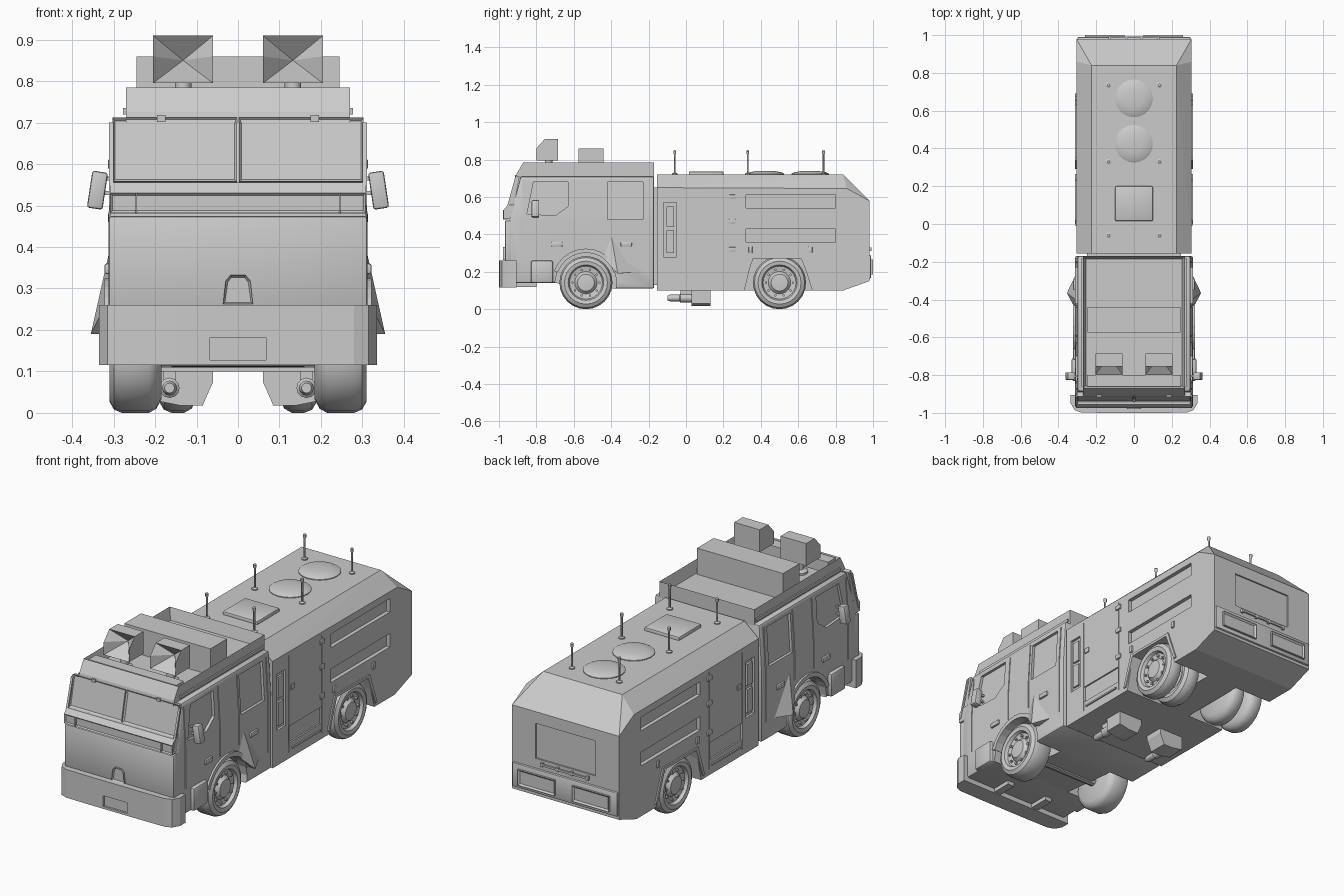
import bpy, bmesh, math
from mathutils import Vector, Matrix

if "Cube" in bpy.data.objects:
    bpy.data.objects.remove(bpy.data.objects["Cube"])


def finish(name, bm, mirror=False, smooth=False):
    bmesh.ops.recalc_face_normals(bm, faces=bm.faces)
    me = bpy.data.meshes.new(name)
    bm.to_mesh(me)
    bm.free()
    ob = bpy.data.objects.new(name, me)
    bpy.context.collection.objects.link(ob)
    if mirror:
        ob.modifiers.new("mirror", 'MIRROR').use_mirror_merge = False
    if smooth:
        bpy.ops.object.select_all(action='DESELECT')
        ob.select_set(True)
        bpy.context.view_layer.objects.active = ob
        bpy.ops.object.shade_smooth_by_angle(angle=math.radians(35))
    return ob


def lean(x, z):
    # cab sides tip inwards above the waist
    return x - math.copysign(0.06 * max(0, z - 0.48), x)


def prism(name, pts, a, b, axis='x', mirror=False, bevel=0, hug=False, inset=None, rot=None):
    """Extrude a 2D profile from a to b. inset = (direction, width, depth) sinks a face."""
    place = {'x': lambda p, t: (t, p[0], p[1]), 'y': lambda p, t: (p[0], t, p[1]),
             'z': lambda p, t: (p[0], p[1], t)}[axis]
    bm = bmesh.new()
    lo = [bm.verts.new(place(p, a)) for p in pts]
    hi = [bm.verts.new(place(p, b)) for p in pts]
    bm.faces.new(lo)
    bm.faces.new(hi)
    n = len(pts)
    for i in range(n):
        bm.faces.new((lo[i], lo[(i + 1) % n], hi[(i + 1) % n], hi[i]))
    bmesh.ops.recalc_face_normals(bm, faces=bm.faces)
    if bevel:
        bmesh.ops.bevel(bm, geom=list(bm.edges), offset=bevel, segments=2, profile=0.5, affect='EDGES')
    if inset:
        d = Vector(inset[0])
        f = max(bm.faces, key=lambda f: (round(f.normal.dot(d), 2), f.calc_area()))
        bmesh.ops.inset_region(bm, faces=[f], thickness=inset[1])
        nrm = f.normal.copy()
        for v in f.verts:
            v.co -= nrm * inset[2]
    if hug:
        bmesh.ops.bisect_plane(bm, geom=bm.verts[:] + bm.edges[:] + bm.faces[:],
                               plane_co=(0, 0, 0.48), plane_no=(0, 0, 1))
        for v in bm.verts:
            v.co.x = lean(v.co.x, v.co.z)
    if rot:
        c = sum((v.co for v in bm.verts), Vector()) / len(bm.verts)
        bmesh.ops.rotate(bm, verts=bm.verts, cent=c, matrix=Matrix.Rotation(rot[0], 3, rot[1]))
    return finish(name, bm, mirror, bevel > 0)


def box(name, x0, x1, y0, y1, z0, z1, **kw):
    return prism(name, [(y0, z0), (y1, z0), (y1, z1), (y0, z1)], x0, x1, **kw)


def hull(name, pts, mirror=False):
    bm = bmesh.new()
    for p in pts:
        bm.verts.new(p)
    bmesh.ops.convex_hull(bm, input=bm.verts)
    bmesh.ops.dissolve_limit(bm, angle_limit=0.01, verts=bm.verts, edges=bm.edges)
    return finish(name, bm, mirror)


def lathe(name, pts, cent, axis, seg=24, mirror=False):
    """Spin (radius, offset along axis) points around an axis through cent."""
    bm = bmesh.new()
    ax = {'x': Vector((1, 0, 0)), 'y': Vector((0, 1, 0)), 'z': Vector((0, 0, 1))}[axis]
    side = Vector((1, 0, 0)) if axis == 'z' else Vector((0, 0, 1))
    c = Vector(cent)
    vs = [bm.verts.new(c + ax * h + side * r) for r, h in pts]
    es = [bm.edges.new(p) for p in zip(vs, vs[1:])]
    bmesh.ops.spin(bm, geom=vs + es, axis=ax, cent=c, angle=2 * math.pi, steps=seg)
    bmesh.ops.remove_doubles(bm, verts=bm.verts, dist=0.0003)
    return finish(name, bm, mirror, True)


def cut(target, cutters):
    for c in cutters:
        c.hide_render = True
        m = target.modifiers.new("cut", 'BOOLEAN')
        m.operation, m.solver, m.object = 'DIFFERENCE', 'EXACT', c
        bpy.context.view_layer.objects.active = target
        bpy.ops.object.modifier_apply(modifier=m.name)
        bpy.data.objects.remove(c)


def arc(cy, cz, r, a0, a1, n):
    return [(cy + r * math.cos(math.radians(a0 + (a1 - a0) * i / n)),
             cz + r * math.sin(math.radians(a0 + (a1 - a0) * i / n))) for i in range(n + 1)]


FY, RY, WZ = -0.535, 0.50, 0.142

# rear body with sloped shoulders and tail
body = hull("rear_body", [(s * x, y, z) for s in (1, -1) for x, y, z in (
    (0.225, -0.155, 0.72), (0.225, 0.84, 0.72), (0.305, -0.155, 0.65), (0.305, 0.86, 0.645),
    (0.305, 0.98, 0.58), (0.305, 0.98, 0.15), (0.305, 0.84, 0.10), (0.305, -0.155, 0.10))])
rear_arch = [(0.30, 0.05), (0.355, 0.275), (0.62, 0.275), (0.69, 0.05)]
cuts = [prism("cut", rear_arch, 0.09, 0.4, mirror=True)]
for y0, y1, z0, z1, d in ((0.32, 0.80, 0.54, 0.61, 0.02), (0.32, 0.80, 0.36, 0.43, 0.02),
                          (-0.12, -0.05, 0.28, 0.57, 0.012), (-0.02, 0.24, 0.18, 0.265, 0.008)):
    cuts.append(box("cut", 0.305 - d, 0.4, y0, y1, z0, z1, mirror=True))
for y in (-0.025, 0.245):
    cuts.append(box("cut", 0.301, 0.4, y, y + 0.004, 0.13, 0.63, mirror=True))
cuts.append(box("cut", -0.17, 0.17, 0.972, 1.1, 0.34, 0.52))
cut(body, cuts)

# body side fittings
box("window_bar", 0.29, 0.304, -0.105, -0.065, 0.44, 0.55, mirror=True)
box("window_slat", 0.29, 0.304, -0.105, -0.065, 0.30, 0.42, mirror=True)
box("side_step", 0.30, 0.312, 0.0, 0.23, 0.145, 0.153, mirror=True)
for z in (0.32, 0.47, 0.60):
    box("hinge", 0.30, 0.313, 0.23, 0.265, z - 0.012, z + 0.012, mirror=True, bevel=0.003)
for y in (0.345, 0.665):
    box("latch", 0.30, 0.313, y - 0.01, y + 0.01, 0.30, 0.335, mirror=True, bevel=0.003)
box("door_handle", 0.30, 0.311, -0.01, 0.02, 0.45, 0.475, mirror=True)

# tail fittings
box("rear_bumper", -0.30, 0.30, 0.965, 0.99, 0.165, 0.29, bevel=0.008)
box("rear_lamp", 0.05, 0.26, 0.97, 1.0, 0.185, 0.265, mirror=True, inset=((0, 1, 0), 0.012, 0.008))
box("tail_handle", -0.13, 0.13, 0.985, 0.993, 0.315, 0.325)
for x in (-0.13, -0.04, 0.04, 0.13):
    box("handle_mount", x - 0.006, x + 0.006, 0.97, 0.993, 0.31, 0.33)

# roof of the rear body: round hatches, square hatch, aerials
for y in (0.425, 0.665):
    lathe("round_hatch", [(0.1, 0), (0.1, 0.006), (0.085, 0.014), (0.05, 0.02), (0, 0.022)], (0, y, 0.718), 'z', 20)
box("square_hatch", -0.1, 0.1, 0.015, 0.2, 0.71, 0.737, bevel=0.008)
for y in (-0.06, 0.33, 0.735):
    lathe("aerial", [(0, 0), (0.015, 0), (0.015, 0.008), (0.005, 0.012), (0.005, 0.11), (0.008, 0.115),
                     (0.008, 0.13), (0, 0.132)], (0.135, y, 0.718), 'z', 10, mirror=True)

# cab shell with windows, seams and wheel wells cut in
cab = prism("cab", [(-0.93, 0.14), (-0.945, 0.26), (-0.945, 0.48), (-0.885, 0.71), (-0.17, 0.71),
                    (-0.17, 0.11), (-0.40, 0.11), (-0.70, 0.14)], -0.312, 0.312, bevel=0.01, hug=True)
front_arch = arc(FY, WZ, 0.165, -20, 200, 10)
cuts = [prism("cut", front_arch, 0.16, 0.4, mirror=True)]
for w in ([(-0.85, 0.51), (-0.815, 0.68), (-0.63, 0.68), (-0.63, 0.55), (-0.70, 0.50)],
          [(-0.42, 0.48), (-0.42, 0.68), (-0.23, 0.68), (-0.23, 0.48)]):
    cuts.append(prism("cut", w, 0.298, 0.4, mirror=True, hug=True))
for y, z0 in ((-0.875, 0.27), (-0.595, 0.33), (-0.44, 0.33), (-0.205, 0.2)):
    cuts.append(box("cut", 0.306, 0.4, y, y + 0.005, z0, 0.69, mirror=True, hug=True))
cut(cab, cuts)
box("cab_link", -0.25, 0.25, -0.19, -0.14, 0.13, 0.65)
for y in (-0.69, -0.32):
    box("cab_handle", 0.305, 0.322, y - 0.03, y + 0.03, 0.335, 0.36, mirror=True, bevel=0.005)

# roof tray with raised rim
prism("roof_tray", [(-0.91, 0.70), (-0.905, 0.725), (-0.87, 0.785), (-0.17, 0.785), (-0.17, 0.70)],
      -0.27, 0.27, inset=((0, 0, 1), 0.022, 0.06))
box("tray_visor", -0.25, 0.25, -0.86, -0.80, 0.72, 0.782)
box("rail_cap", 0.262, 0.277, -0.86, -0.18, 0.72, 0.735, mirror=True)
box("roof_locker", -0.245, 0.245, -0.575, -0.44, 0.72, 0.86)

# twin roof cannons: chamfered housings hollowed to a point
for s in (1, -1):
    bm = bmesh.new()
    prof = [(-0.685, 0.795), (-0.80, 0.795), (-0.80, 0.86), (-0.755, 0.91), (-0.685, 0.91)]
    lo, hi = [[bm.verts.new((s * x, y, z)) for y, z in prof] for x in (0.06, 0.205)]
    bm.faces.new(lo)
    bm.faces.new(hi)
    tip = bm.verts.new((s * 0.1325, -0.705, 0.85))
    for i in (0, 3, 4):
        j = (i + 1) % 5
        bm.faces.new((lo[i], lo[j], hi[j], hi[i]))
    rim = [lo[1], lo[2], lo[3], hi[3], hi[2], hi[1]]
    for p, q in zip(rim, rim[1:] + rim[:1]):
        bm.faces.new((p, q, tip))
    finish("cannon_housing", bm)
lathe("cannon_post", [(0, 0), (0.04, 0), (0.04, 0.015), (0.02, 0.025), (0.02, 0.08), (0, 0.08)],
      (0.1325, -0.735, 0.72), 'z', 12, mirror=True)

# cab nose: windscreen guards, waist band, lower panel
prism("windscreen_guard", [(-0.945, 0.558), (-0.912, 0.712), (-0.89, 0.708), (-0.92, 0.555)], 0.002, 0.303,
      mirror=True, inset=((0, -1, 0), 0.009, 0.008))
prism("waist_band", [(-0.975, 0.482), (-0.975, 0.53), (-0.955, 0.555), (-0.92, 0.555), (-0.92, 0.48)],
      -0.308, 0.308, inset=((0, -1, 0), 0.008, 0.006))
box("nose_panel", -0.312, 0.312, -0.968, -0.93, 0.25, 0.475, bevel=0.008)
prism("tow_cover", [(-0.036, 0.262), (0.036, 0.262), (0.03, 0.318), (0.018, 0.332), (-0.018, 0.332), (-0.03, 0.318)],
      -0.978, -0.95, 'y', inset=((0, -1, 0), 0.006, 0.008))
for x in (0.185, 0.245):
    z = 0.71 if x < 0.2 else 0.505
    y = -0.915 if x < 0.2 else -0.978
    box("guard_tab", x - 0.01 if x < 0.2 else x - 0.002, x + 0.01 if x < 0.2 else x + 0.002,
        y, y + 0.03, z - (0.008 if x < 0.2 else 0.025), z + (0.008 if x < 0.2 else 0.025), mirror=True)
prism("guard_strut", [(-0.97, 0.50), (-0.915, 0.70), (-0.905, 0.70), (-0.96, 0.50)], 0.300, 0.311, mirror=True)

# front bumper with plate recess
half = [(0.335, -0.905), (0.335, -0.95), (0.315, -0.985), (0.28, -0.998), (0.15, -1.0)]
bumper = prism("front_bumper", half + [(-x, y) for x, y in reversed(half)], 0.115, 0.26, 'z')
cut(bumper, [box("cut", -0.068, 0.068, -1.1, -0.99, 0.127, 0.182)])
box("bumper_bracket", 0.10, 0.14, -0.93, -0.80, 0.12, 0.17, mirror=True)
box("corner_step", 0.27, 0.332, -0.83, -0.71, 0.14, 0.26, mirror=True, bevel=0.012)

# mirrors on arms
box("mirror_head", 0.32, 0.358, -0.825, -0.785, 0.492, 0.582, mirror=True, bevel=0.006, rot=(-0.15, 'Y'))
for z in (0.525, 0.56):
    box("mirror_arm", 0.29, 0.335, -0.81, -0.80, z, z + 0.01, mirror=True)

# wheel arch lips and folded mudguard behind the front wheel
prism("front_arch_lip", arc(FY, WZ, 0.182, 20, 160, 10) + arc(FY, WZ, 0.16, 160, 20, 10), 0.27, 0.322, mirror=True)
hull("mudguard_fold", [(0.30, -0.47, 0.30), (0.308, -0.40, 0.40), (0.30, -0.25, 0.20),
                       (0.355, -0.365, 0.19), (0.30, -0.36, 0.19)], mirror=True)
prism("rear_arch_lip", [(0.29, 0.12), (0.345, 0.285), (0.63, 0.285), (0.69, 0.12), (0.675, 0.12),
                        (0.615, 0.272), (0.36, 0.272), (0.305, 0.12)], 0.27, 0.312, mirror=True)

# wheels, dual at the rear, with hub bolts and axles
for y, x1 in ((FY, 0.31), (RY, 0.302), (RY, 0.19)):
    w = 0.125 if y == FY else 0.09
    lathe("wheel", [(0, -w), (0.11, -w), (0.132, -w + 0.012), (0.142, -w + 0.03), (0.142, -0.03), (0.134, -0.011),
                    (0.115, 0), (0.095, -0.004), (0.088, -0.02), (0.06, -0.025), (0.045, -0.008), (0, -0.004)],
          (x1, y, WZ), 'x', 24, mirror=True)
    if x1 > 0.2:
        for by, bz in arc(y, WZ, 0.072, 0, 324, 9):
            lathe("wheel_bolt", [(0.007, -0.025), (0.007, -0.012), (0, -0.012)], (x1, by, bz), 'x', 6, mirror=True)
        lathe("axle", [(0, -0.22), (0.025, -0.22), (0.025, 0.22), (0, 0.22)], (0, y, WZ - 0.005), 'x', 10)

# underbody boxes and ground nozzles
prism("pump_box", [(0.06, 0.12), (0.06, 0.075), (0.085, 0.018), (0.14, 0.018), (0.2, 0.03), (0.2, 0.12)],
      0.03, 0.13, 'y', mirror=True)
lathe("ground_nozzle", [(0, -0.135), (0.012, -0.135), (0.018, -0.12), (0.018, -0.07), (0.024, -0.065),
                        (0.024, 0), (0, 0)], (0.165, 0.035, 0.06), 'y', 12, mirror=True)
box("nozzle_mount", 0.15, 0.18, -0.03, 0.03, 0.06, 0.11, mirror=True)
